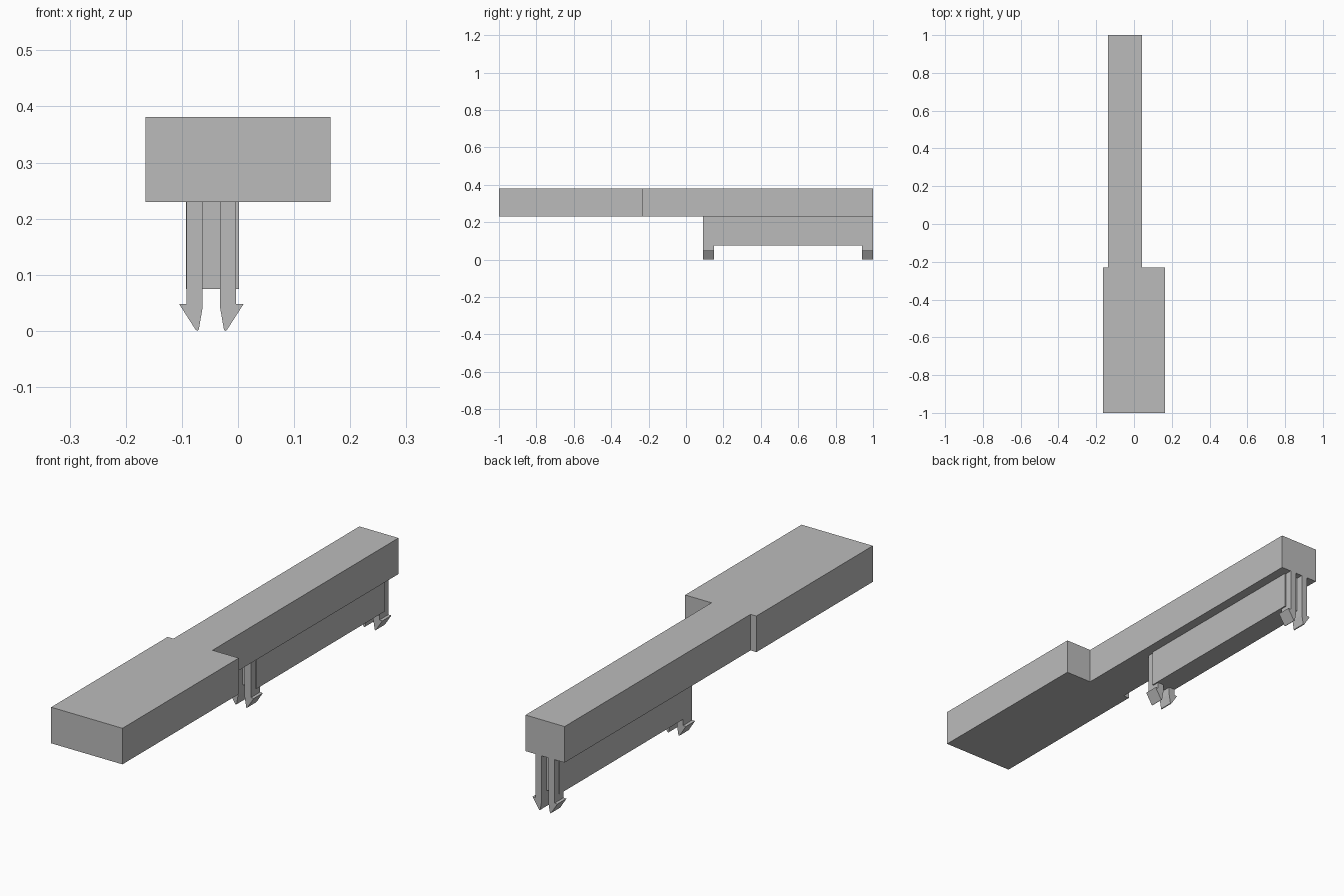
import bpy
import bmesh

cube = bpy.data.objects.get("Cube")
if cube:
    bpy.data.objects.remove(cube, do_unlink=True)

grey = bpy.data.materials.new("plain_grey")
grey.use_nodes = True
GREY = (0.5, 0.5, 0.5, 1)
grey.diffuse_color = GREY
grey.node_tree.nodes["Principled BSDF"].inputs["Base Color"].default_value = GREY


def extrude(name, outline, place, offset):
    """Extrude a flat outline, placed in space by a function, along an offset."""
    bm = bmesh.new()
    face = bm.faces.new([bm.verts.new(place(a, b)) for a, b in outline])
    top = bmesh.ops.extrude_face_region(bm, geom=[face])
    verts = [v for v in top["geom"] if isinstance(v, bmesh.types.BMVert)]
    bmesh.ops.translate(bm, verts=verts, vec=offset)
    bmesh.ops.recalc_face_normals(bm, faces=bm.faces)
    mesh = bpy.data.meshes.new(name)
    bm.to_mesh(mesh)
    bm.free()
    mesh.materials.append(grey)
    obj = bpy.data.objects.new(name, mesh)
    bpy.context.collection.objects.link(obj)
    return obj


BOTTOM, TOP = 0.23, 0.381
STEP = -0.23
CLIP_X = -0.0475  # centre line of the clips

# Body: wide front block stepping into an off-centre narrow bar
body = [(-0.165, -1), (0.165, -1), (0.165, STEP), (0.043, STEP),
        (0.043, 1), (-0.138, 1), (-0.138, STEP), (-0.165, STEP)]
extrude("body", body, lambda x, y: (x, y, BOTTOM), (0, 0, TOP - BOTTOM))

# Rib hanging below the bar
rib = [(-0.093, 0.12), (0.002, 0.12), (0.002, 0.97), (-0.093, 0.97)]
extrude("rib", rib, lambda x, y: (x, y, 0.075), (0, 0, BOTTOM - 0.075))

# Snap clips: barbed arm profile, as distance outward from the clip centre line
arm = [(0.0155, BOTTOM), (0.0155, 0.042), (0.0225, 0.002), (0.025, 0),
       (0.028, 0.002), (0.0575, 0.048), (0.044, 0.048), (0.044, BOTTOM)]
for end, y in (("front", 0.09), ("back", 0.94)):
    for side, sign in (("left", 1), ("right", -1)):
        extrude(f"{end}_{side}_clip", arm,
                lambda d, z: (CLIP_X + sign * d, y, z), (0, 0.06, 0))
